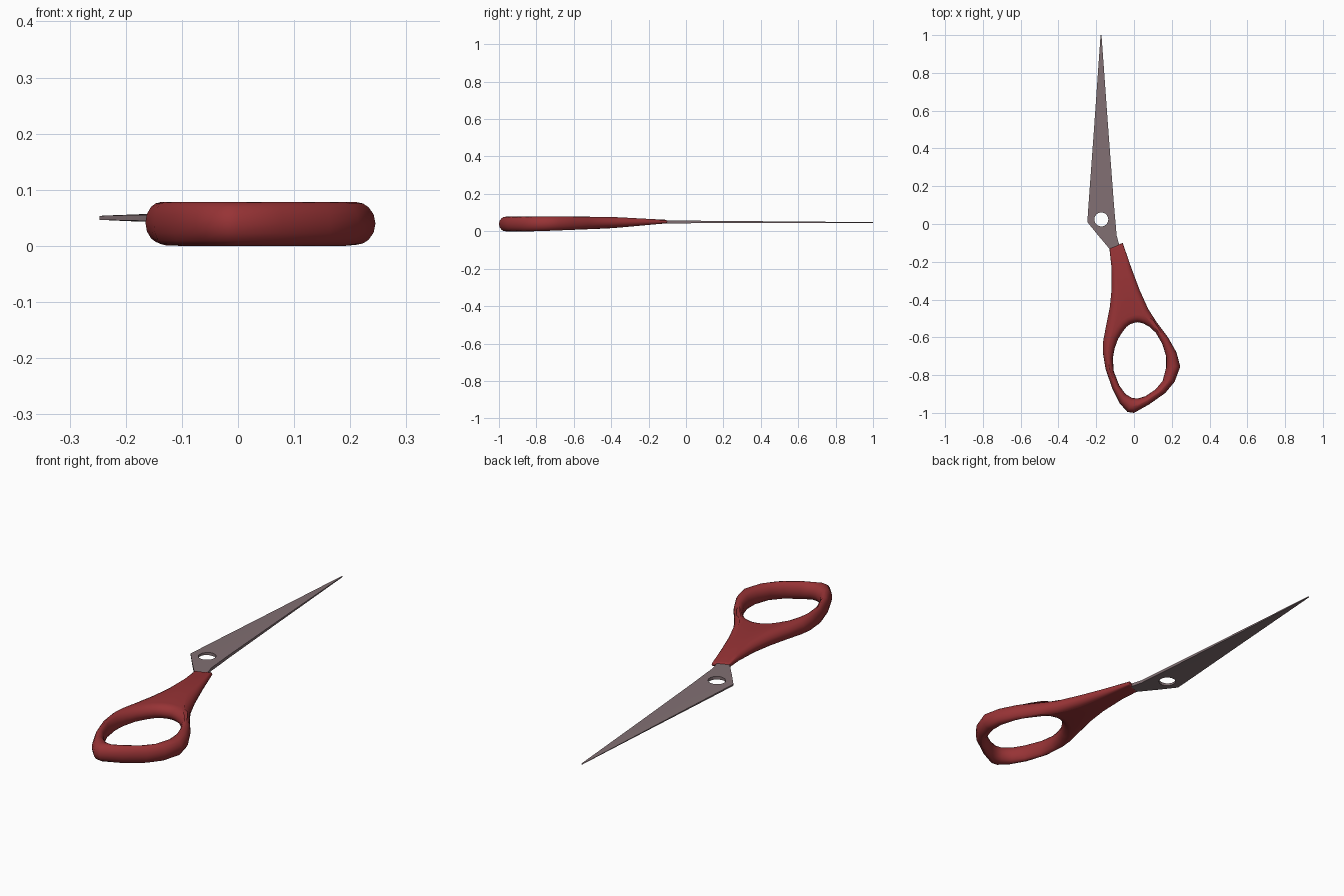
import bpy, bmesh, math
from mathutils import Vector

if "Cube" in bpy.data.objects:
    bpy.data.objects.remove(bpy.data.objects["Cube"])


def material(name, rgb):
    m = bpy.data.materials.new(name)
    m.diffuse_color = (*rgb, 1)
    m.use_nodes = True
    m.node_tree.nodes["Principled BSDF"].inputs["Base Color"].default_value = m.diffuse_color
    return m


def make_object(name, bm, mat, angle):
    bmesh.ops.recalc_face_normals(bm, faces=bm.faces[:])
    me = bpy.data.meshes.new(name)
    bm.to_mesh(me)
    bm.free()
    me.materials.append(mat)
    ob = bpy.data.objects.new(name, me)
    bpy.context.collection.objects.link(ob)
    bpy.ops.object.select_all(action='DESELECT')
    ob.select_set(True)
    bpy.context.view_layer.objects.active = ob
    bpy.ops.object.shade_smooth_by_angle(angle=math.radians(angle))
    return ob


def interp(table, y):
    """Piecewise linear lookup; table sorted by falling y."""
    if y >= table[0][0]:
        return table[0][1]
    for (y0, v0), (y1, v1) in zip(table, table[1:]):
        if y >= y1:
            return v0 + (v1 - v0) * (y0 - y) / (y0 - y1)
    return table[-1][1]


def bridge(bm, rings):
    """Join closed rings, the last back to the first."""
    n = len(rings[0])
    for a, b in zip(rings, rings[1:] + rings[:1]):
        for i in range(n):
            j = (i + 1) % n
            bm.faces.new((a[i], a[j], b[j], b[i]))


red = material("handle red", (0.31, 0.033, 0.036))
steel = material("blade grey", (0.22, 0.16, 0.17))

# Handle: outer outline point paired with finger hole point
PAIRS = [
    (-.095, -.115, .005, -.522), (-.13, -.13, -.005, -.525),
    (-.12, -.22, -.02, -.53), (-.118, -.34, -.04, -.545),
    (-.128, -.44, -.06, -.57), (-.148, -.54, -.085, -.61),
    (-.163, -.62, -.103, -.66), (-.165, -.68, -.112, -.71),
    (-.15, -.77, -.107, -.78), (-.115, -.87, -.078, -.855),
    (-.075, -.95, -.045, -.9), (-.035, -.995, -.01, -.921),
    (0, -1, .02, -.924), (.08, -.955, .06, -.912),
    (.165, -.895, .115, -.875), (.215, -.835, .152, -.83),
    (.245, -.755, .17, -.76), (.225, -.68, .17, -.70),
    (.18, -.60, .15, -.635), (.12, -.52, .115, -.575),
    (.075, -.45, .08, -.543), (.03, -.35, .05, -.527),
    (-.015, -.23, .032, -.522), (-.06, -.10, .018, -.52)]
TOP = [(-.1, .061), (-.4, .077), (-.55, .078)]
BOTTOM = [(-.1, .043), (-.4, .016), (-.8, 0)]

outer = [Vector(p[:2]) for p in PAIRS]
inner = [Vector(p[2:]) for p in PAIRS]
N = len(PAIRS)


def left_normals(loop):
    out = []
    for i in range(N):
        t = (loop[(i + 1) % N] - loop[i]).normalized() + (loop[i] - loop[i - 1]).normalized()
        t.normalize()
        out.append(Vector((-t.y, t.x)))
    return out


n_out = left_normals(outer)                 # counter-clockwise: points inward
n_in = [-v for v in left_normals(inner)]    # points away from the hole


def edge_point(p, normal, width, a):
    half = (interp(TOP, p.y) - interp(BOTTOM, p.y)) / 2
    r = min(width * 0.46, 0.04, half * 1.2)
    return p + normal * r * (1 - math.cos(a))


# Rings run round the section: outer edge, over the top, hole edge, underneath
angles = [math.radians(d) for d in (0, 25, 50, 70, 90)]
widths = [(o - i).length for o, i in zip(outer, inner)]
o_rings = [([edge_point(outer[i], n_out[i], widths[i], a) for i in range(N)], math.sin(a)) for a in angles]
i_rings = [([edge_point(inner[i], n_in[i], widths[i], a) for i in range(N)], math.sin(a)) for a in angles]
middle = ([(a + b) / 2 for a, b in zip(o_rings[-1][0], i_rings[-1][0])], 1)
half_section = o_rings + [middle] + i_rings[::-1]

bm = bmesh.new()
rings = []
for side, section in ((1, half_section), (-1, half_section[-2:0:-1])):
    for pts, h in section:
        ring = []
        for p in pts:
            t, b = interp(TOP, p.y), interp(BOTTOM, p.y)
            ring.append(bm.verts.new((p.x, p.y, (t + b) / 2 + side * h * (t - b) / 2)))
        rings.append(ring)
bridge(bm, rings)
make_object("handle", bm, red, 50)

# Blade: y, left x, right x, thin half thickness, full half thickness
STATIONS = [(1, -.177, -.172, .001, .002), (.5, -.212, -.136, .0025, .0045),
            (.1, -.241, -.106, .0035, .0065), (.01, -.247, -.098, .0035, .007),
            (-.06, -.19, -.092, .005, .007), (-.13, -.131, -.073, .006, .007),
            (-.22, -.105, -.045, .006, .007)]
bm = bmesh.new()
rings = []
for y, xl, xr, thin, full in STATIONS:
    xm = xl + (xr - xl) * 0.5
    zc = 0.05 - 0.003 * max(y, 0)
    section = [(xl, thin), (xm, full), (xr, full), (xr, -full), (xm, -full), (xl, -thin)]
    rings.append([bm.verts.new((x, y, zc + z)) for x, z in section])
for a, b in zip(rings, rings[1:]):
    for i in range(6):
        j = (i + 1) % 6
        bm.faces.new((a[i], a[j], b[j], b[i]))
bm.faces.new(rings[0])
bm.faces.new(rings[-1])
blade = make_object("blade", bm, steel, 30)

# Pivot hole
bpy.ops.mesh.primitive_cylinder_add(vertices=24, radius=0.037, depth=0.2, location=(-.173, .024, .05))
cutter = bpy.context.object
cutter.name = "pivot_hole_cutter"
cutter.hide_render = True
cutter.data.materials.append(steel)
mod = blade.modifiers.new("pivot hole", 'BOOLEAN')
mod.operation = 'DIFFERENCE'
mod.solver = 'EXACT'
mod.object = cutter
bpy.context.view_layer.objects.active = blade
bpy.ops.object.modifier_apply(modifier=mod.name)
bpy.data.objects.remove(cutter)
